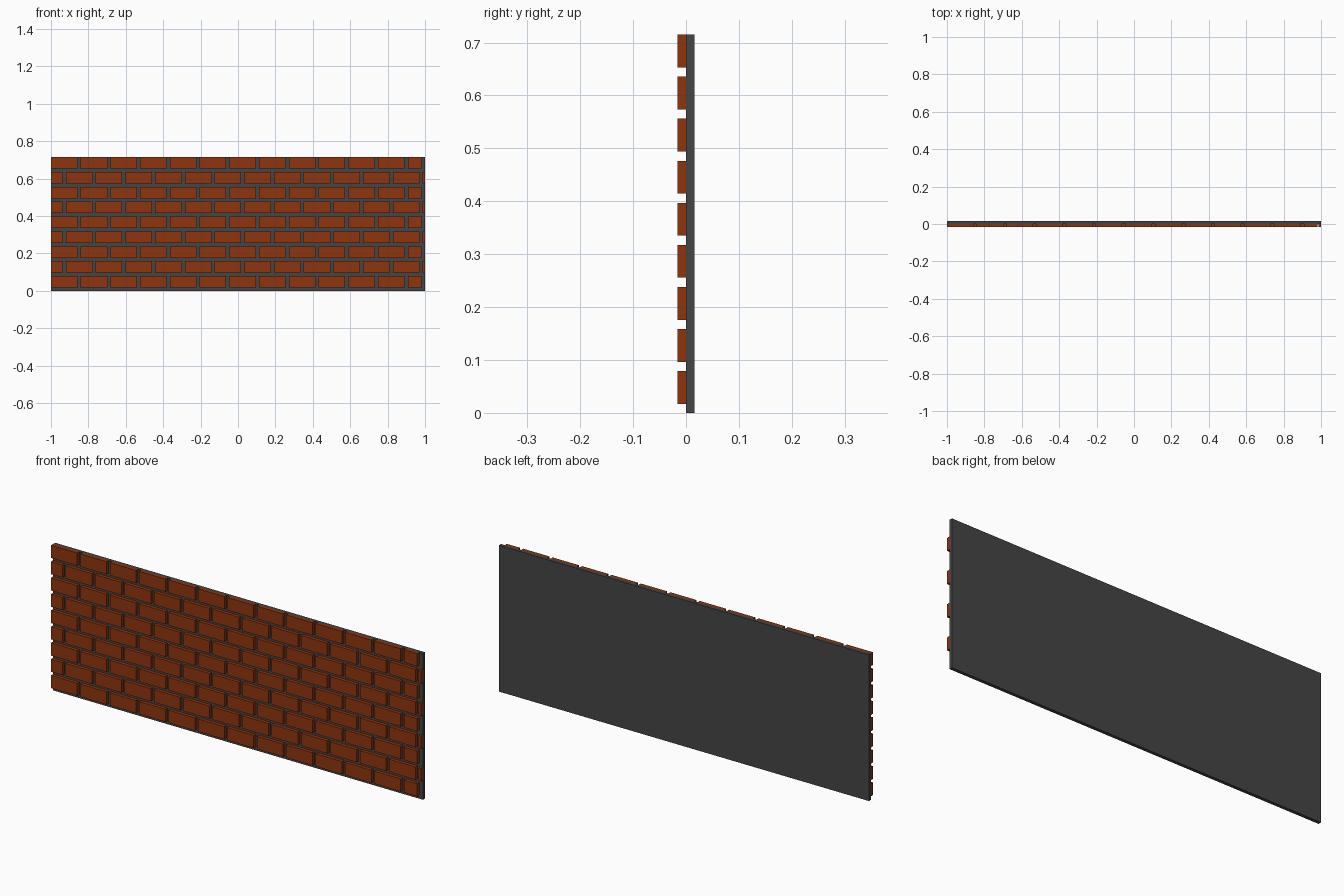
import bpy, bmesh

if "Cube" in bpy.data.objects:
    bpy.data.objects.remove(bpy.data.objects["Cube"])

W, H = 1.0, 0.715            # half width, height of the wall
DEPTH = 0.016                # thickness of backing and of bricks
PITCH, LENGTH = 0.159, 0.142 # brick spacing and length
ROWS, ROW_PITCH, ROW_H = 9, 0.0795, 0.062


def material(name, rgb):
    m = bpy.data.materials.new(name)
    m.diffuse_color = (*rgb, 1)
    m.use_nodes = True
    m.node_tree.nodes["Principled BSDF"].inputs["Base Color"].default_value = m.diffuse_color
    return m


def add_box(bm, x0, x1, y0, y1, z0, z1):
    verts = bmesh.ops.create_cube(bm, size=1)["verts"]
    bmesh.ops.scale(bm, vec=(x1 - x0, y1 - y0, z1 - z0), verts=verts)
    bmesh.ops.translate(bm, vec=((x0 + x1) / 2, (y0 + y1) / 2, (z0 + z1) / 2), verts=verts)


def finish(bm, name, mat):
    me = bpy.data.meshes.new(name)
    bm.to_mesh(me)
    bm.free()
    me.materials.append(mat)
    bpy.context.collection.objects.link(bpy.data.objects.new(name, me))


mortar = material("dark grey mortar", (0.06, 0.06, 0.06))
brick = material("red brown brick", (0.27, 0.036, 0.004))

# Backing slab
bm = bmesh.new()
add_box(bm, -W, W, 0, DEPTH, 0, H)
finish(bm, "mortar_slab", mortar)

# Courses of bricks: every second row shifted by half a brick, cut at the ends
for row in range(ROWS):
    bm = bmesh.new()
    shifted = row % 2 == 1
    right = W if shifted else 0.98   # unshifted rows stop one joint short
    start = -W - (PITCH / 2 if shifted else 0)
    z0 = 0.017 + row * ROW_PITCH
    for i in range(13):
        x0 = max(start + i * PITCH, -W)
        x1 = min(start + i * PITCH + LENGTH, right)
        add_box(bm, x0, x1, -DEPTH, 0, z0, min(z0 + ROW_H, H))
    if shifted:
        add_box(bm, start + 13 * PITCH, W, -DEPTH, 0, z0, z0 + ROW_H)
    finish(bm, f"brick_row_{row + 1}", brick)
